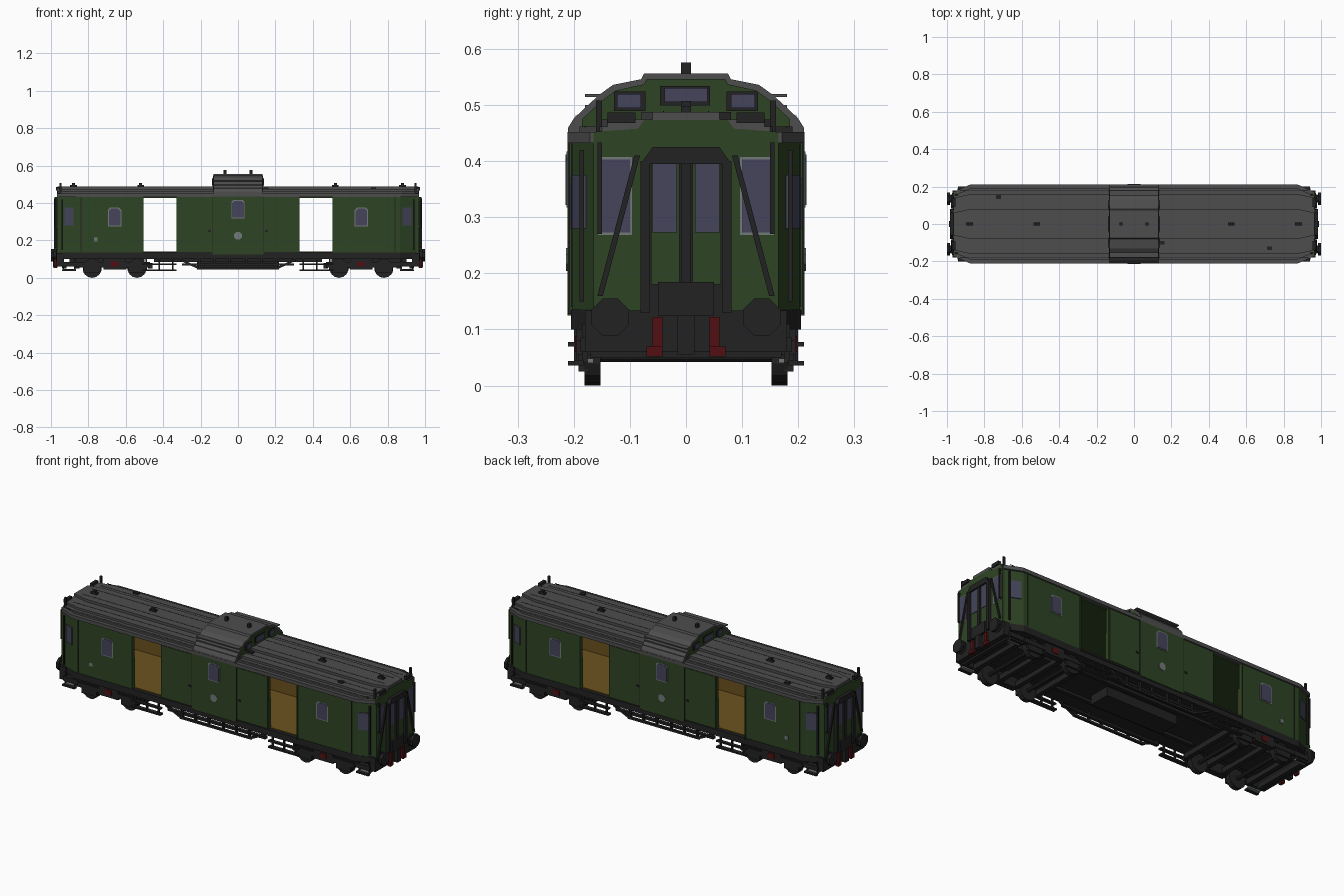
import bpy
import bmesh
from math import cos, sin, pi

default_cube = bpy.data.objects.get("Cube")
if default_cube:
    bpy.data.objects.remove(default_cube, do_unlink=True)


def make_material(name, red, green, blue):
    material = bpy.data.materials.new(name)
    material.use_nodes = True
    color = (red, green, blue, 1)
    material.diffuse_color = color
    shader = material.node_tree.nodes["Principled BSDF"]
    shader.inputs["Base Color"].default_value = color
    shader.inputs["Roughness"].default_value = .8
    return material


GREEN = make_material("coach green", .027, .058, .017)
GRAY = make_material("roof gray", .075, .075, .075)
BLACK = make_material("frame black", .016, .016, .016)
GLASS = make_material("window glass", .058, .058, .105)
RED = make_material("brake red", .085, .005, .006)
WOOD = make_material("wood floor", .15, .085, .014)
SILVER = make_material("plate silver", .17, .19, .19)


def prism(name, material, outline, axis, low, high, mirror=""):
    """Extrude an outline along an axis, repeated on mirrored sides."""
    bm = bmesh.new()
    for sx in ((1, -1) if "x" in mirror else (1,)):
        for sy in ((1, -1) if "y" in mirror else (1,)):
            rings = []
            for level in (low, high):
                ring = []
                for a, b in outline:
                    point = {"x": (level, a, b), "y": (a, level, b), "z": (a, b, level)}[axis]
                    ring.append(bm.verts.new((point[0] * sx, point[1] * sy, point[2])))
                rings.append(ring)
            bottom, top = rings
            bm.faces.new(bottom)
            bm.faces.new(top)
            for i in range(len(bottom)):
                j = (i + 1) % len(bottom)
                bm.faces.new((bottom[i], bottom[j], top[j], top[i]))
    bmesh.ops.recalc_face_normals(bm, faces=bm.faces)
    mesh = bpy.data.meshes.new(name)
    bm.to_mesh(mesh)
    bm.free()
    mesh.materials.append(material)
    obj = bpy.data.objects.new(name, mesh)
    bpy.context.collection.objects.link(obj)
    return obj


def box(name, material, xs, ys, zs, mirror="xy"):
    outline = [(xs[0], ys[0]), (xs[1], ys[0]), (xs[1], ys[1]), (xs[0], ys[1])]
    return prism(name, material, outline, "z", zs[0], zs[1], mirror)


def disc(name, material, center, radius, axis, low, high, mirror="xy", sides=12):
    outline = [(center[0] + radius * cos(2 * pi * (i + .5) / sides),
                center[1] + radius * sin(2 * pi * (i + .5) / sides)) for i in range(sides)]
    return prism(name, material, outline, axis, low, high, mirror)


def symmetric(half):
    """Complete a right-hand profile with its mirrored left half."""
    return half + [(-a, b) for a, b in reversed(half)]


def plan(length, width, cut_x=.09, cut_y=.04):
    """Rectangle with chamfered ends, seen from above."""
    half = [(length - cut_x, -width), (length, cut_y - width),
            (length, width - cut_y), (length - cut_x, width)]
    return half + [(-a, -b) for a, b in half]


# Underframe, floor and ceiling
prism("underframe", BLACK, plan(.955, .205), "z", .1, .136)
prism("floor", WOOD, plan(.94, .19), "z", .136, .142)
prism("ceiling", GREEN, plan(.94, .19), "z", .426, .434)

# Side walls leave two loading doorways on each side
for part, xs in (("end_side_wall", (.505, .865)), ("middle_side_wall", (0, .33))):
    box(part, GREEN, xs, (.185, .203), (.134, .436))
    box(part + "_lining", WOOD, xs, (.18, .185), (.14, .3))
prism("corner_wall", GREEN, [(.865, .203), (.955, .165), (.94, .15), (.865, .185)],
      "z", .134, .44, "xy")
box("sliding_door", GREEN, (.14, .325), (.2, .207), (.142, .428))
box("center_bay", GREEN, (-.135, .135), (.2, .211), (.125, .436), "y")
box("center_bay_edge", BLACK, (.135, .138), (.2, .209), (.13, .432))
box("doorway_post", GREEN, (.505, .512), (.2, .208), (.136, .434))
box("door_handle", BLACK, (.145, .16), (.205, .211), (.245, .255))
box("door_rail", BLACK, (.14, .51), (.19, .21), (.128, .138))
box("wall_seam", BLACK, (.838, .841), (.2, .205), (.14, .435))

# Side windows and plates
for part, x, z, y in (("side_window", .66, .325, .203), ("center_window", 0, .367, .211)):
    mirror = "xy" if x else "y"
    for suffix, material, grow, depth in (("_frame", SILVER, .005, .002), ("", GLASS, 0, .004)):
        w, h = .031 + grow, .045 + grow
        corners = [(x + w, z - h), (x + w, z + h - .012), (x + w - .012, z + h)]
        corners += [(2 * x - a, b) for a, b in reversed(corners)]
        prism(part + suffix, material, corners, "y", y - .002, y + depth, mirror)
prism("corner_window", GLASS, [(.877, .2005), (.925, .1805), (.924, .176), (.876, .196)],
      "z", .28, .375, "xy").location.z = 0
for obj in (bpy.data.objects["corner_window"],):
    obj.scale = (1.003, 1.012, 1)
disc("round_plate", SILVER, (0, .225), .022, "y", .21, .214, "y", 8)
box("small_plate", SILVER, (-.77, -.75), (.202, .206), (.195, .215), "y")

# Layered roof
for width, low, high in ((.211, .432, .452), (.19, .45, .462), (.16, .46, .474), (.08, .472, .488)):
    prism("roof_layer", GRAY, plan(.965, width, .09, .04 if width > .17 else .02), "z", low, high)
for y in (.04, .12, .18):
    z = .488 if y < .08 else .474 if y < .16 else .462
    box("roof_seam", BLACK, (-.93, .93), (y - .001, y + .001), (z - .002, z + .001), "y")

# Raised lookout in the middle of the roof
arch = [(.21, .435), (.21, .46), (.2, .476), (.18, .495), (.155, .518),
        (.13, .536), (.08, .546), (.075, .556)]
prism("lookout_roof", GRAY, symmetric(arch), "x", -.13, .13)
gable = [(.185, .455), (.185, .475), (.15, .508), (.125, .526), (.075, .537), (.07, .546)]
prism("lookout_gable", GREEN, symmetric(gable), "x", .125, .134, "x")
for part, ys, zs, mirror in (("lookout_center", (-.038, .038), (.505, .53), "x"),
                             ("lookout_side", (.08, .123), (.495, .52), "xy")):
    box(part + "_glass", GLASS, (.13, .14), ys, zs, mirror)
    box(part + "_frame", BLACK, (.13, .137), (ys[0] - .008, ys[1] + .005),
        (zs[0] - .006, zs[1] + .004), mirror)
for z in (.448, .464, .48, .499, .519):
    y = .2105 if z < .46 else .206 if z < .47 else .18 if z > .49 else .197
    box("lookout_step", GRAY, (-.131, .131), (y - .03, y), (z - .005, z + .001), "y")

# Roof vents
for x in (.52, .88):
    box("roof_vent", BLACK, (x - .018, x + .018), (-.009, .009), (.486, .497), "x")
    box("roof_vent_cap", BLACK, (x - .008, x + .008), (-.009, .009), (.497, .507), "x")
box("lookout_vent", BLACK, (.062, .078), (-.009, .009), (.554, .576), "x")
for x, y in ((-.725, .145), (.725, -.13), (.15, -.1)):
    box("roof_hatch", BLACK, (x - .014, x + .014), (y - .01, y + .01), (.465, .482), "")

# End walls with windows
end_shape = [(.165, .134), (.165, .452), (.085, .458), (.075, .473)]
prism("end_wall", GREEN, symmetric(end_shape), "x", .945, .967, "x")
box("end_window", GLASS, (.96, .97), (.1, .153), (.273, .403))
box("end_window_bar", SILVER, (.96, .968), (.096, .157), (.268, .407))

# Gangway at each end
surround = [(.08, .06), (.08, .385), (.068, .405), (.06, .423)]
prism("gangway_back", BLACK, symmetric(surround), "x", .96, .969, "x")
box("gangway_door", GREEN, (.965, .973), (.012, .062), (.18, .4))
box("gangway_glass", GLASS, (.97, .976), (.016, .06), (.273, .402))
box("gangway_post", BLACK, (.965, .985), (.064, .081), (.13, .4))
prism("gangway_hood", BLACK, symmetric([(.081, .395), (.07, .41), (.06, .425)]),
      "x", .965, .985, "x")
box("gangway_center", BLACK, (.965, .98), (-.009, .009), (.18, .405), "x")
box("gangway_step", BLACK, (.955, .985), (-.05, .05), (.125, .185), "x")
prism("gangway_brace", BLACK, [(.148, .16), (.158, .16), (.092, .41), (.082, .41)],
      "x", .97, .978, "xy")

# Handrails and lamps on the ends
box("signal_post", BLACK, (.945, .955), (.15, .16), (.43, .508))
box("hand_rail", BLACK, (.972, .98), (.15, .158), (.27, .43))
for z in (.27, .425):
    box("hand_rail_bracket", BLACK, (.94, .98), (.15, .158), (z, z + .008))
box("corner_rail", BLACK, (.935, .943), (.182, .19), (.15, .42))
box("end_lamp", BLACK, (.955, .972), (.09, .14), (.468, .487))

# Buffers, beam, coupling and brake hoses
box("buffer_beam", BLACK, (.93, .97), (-.18, .18), (.06, .134), "x")
disc("buffer_shaft", BLACK, (.135, .122), .022, "x", .96, .99)
disc("buffer_head", BLACK, (.135, .122), .036, "x", .985, 1, sides=8)
disc("buffer_base", BLACK, (.135, .122), .034, "x", .965, .973, sides=8)
box("coupling", BLACK, (.965, .99), (-.015, .015), (.055, .125), "x")
box("brake_hose", RED, (.968, .98), (.042, .06), (.06, .122))
box("brake_hose_end", RED, (.968, .985), (.042, .07), (.052, .07))

# Bogies
disc_positions = (.54, .78)
for x in disc_positions:
    disc("wheel", BLACK, (x, .051), .051, "y", .152, .181, sides=14)
    disc("axle", BLACK, (x, .051), .01, "y", -.16, .16, "x", 8)
    box("axle_box", BLACK, (x - .045, x + .045), (.175, .192), (.025, .06))
    box("axle_spring", BLACK, (x - .07, x + .07), (.17, .195), (.055, .08))
box("bogie_side", BLACK, (.47, .94), (.165, .188), (.06, .086))
box("bogie_center", BLACK, (.6, .72), (.16, .195), (.045, .1))
box("bogie_brake", RED, (.64, .68), (.193, .198), (.06, .088))
for x in (.47, .6, .7, .86, .93):
    box("bogie_cross_beam", BLACK, (x - .012, x + .012), (-.17, .17), (.05, .08), "x")
box("bogie_frame", BLACK, (.5, .9), (-.1, .1), (.075, .102), "x")

# Footboards under the doors and corners
box("door_footboard", BLACK, (.33, .51), (.185, .21), (.036, .044))
box("door_upper_step", BLACK, (.33, .51), (.19, .21), (.07, .078))
for x in (.35, .42, .49):
    box("footboard_hanger", BLACK, (x - .004, x + .004), (.19, .2), (.04, .11))
box("corner_step", SILVER, (.865, .935), (.165, .185), (.04, .048))
box("corner_step_edge", BLACK, (.865, .94), (.183, .2), (.036, .046))
for x in (.87, .93):
    box("corner_step_hanger", BLACK, (x, x + .006), (.175, .185), (.04, .11))

# Truss rods and equipment below the middle
box("truss_rod", BLACK, (-.22, .22), (.185, .198), (.046, .058), "y")
prism("truss_slope", BLACK, [(.21, .046), (.31, .092), (.31, .104), (.21, .058)],
      "y", .185, .198, "xy")
for x in (.04, .12, .2):
    box("truss_post", BLACK, (x, x + .01), (.185, .198), (.05, .11))
box("truss_shelf", BLACK, (-.3, .3), (.17, .19), (.066, .078), "y")
box("equipment_box", BLACK, (-.22, .22), (-.06, .06), (.05, .105), "")
box("center_beam", BLACK, (-.45, .45), (.09, .11), (.085, .105), "y")
